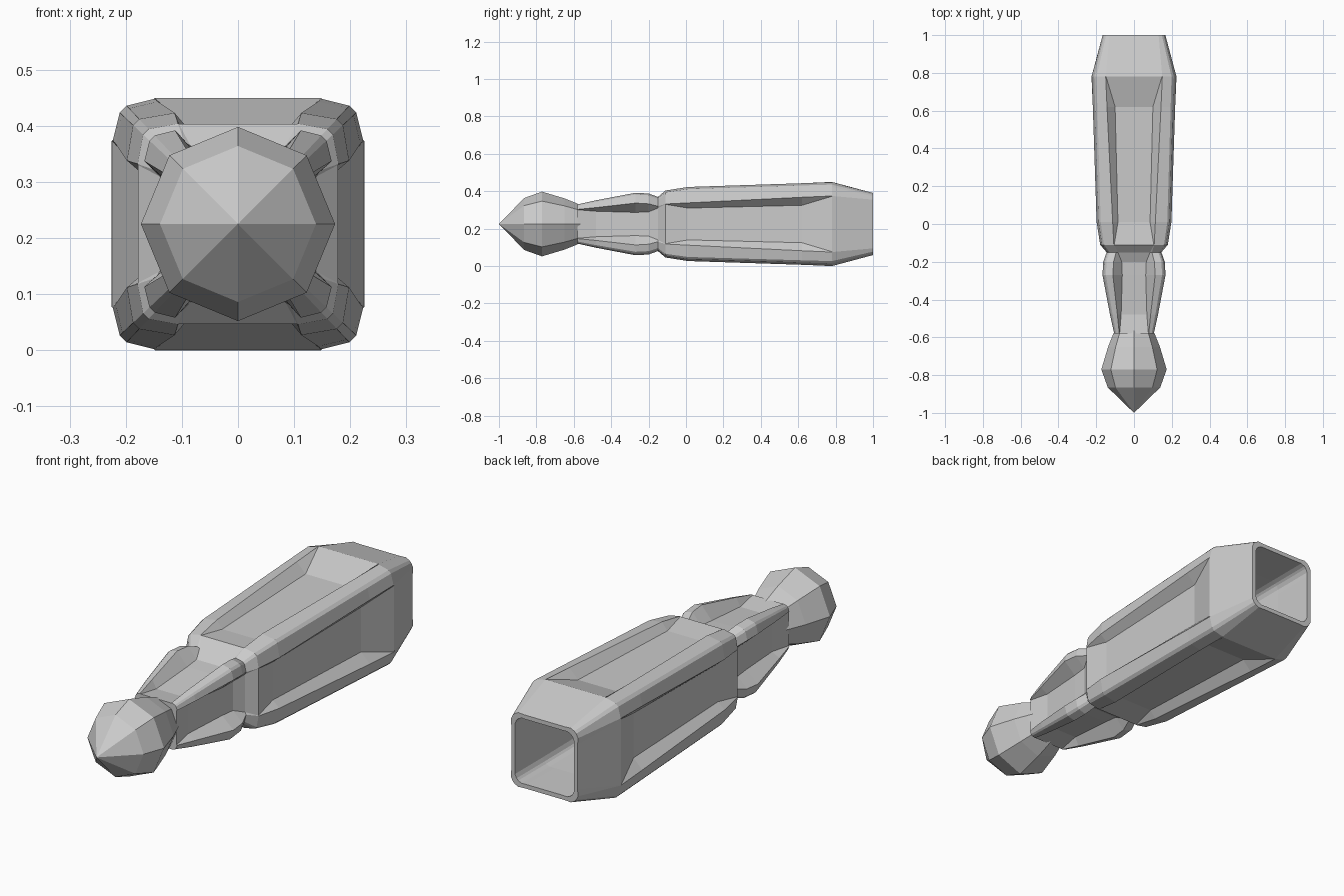
import bpy, bmesh, math

if "Cube" in bpy.data.objects:
    bpy.data.objects.remove(bpy.data.objects["Cube"])

CZ = 0.225  # height of the long axis


def loft(name, rings, cap_start=False, cap_end=False):
    """Skin a list of equal-length rings; a one-point last ring becomes a tip."""
    bm = bmesh.new()
    loops = [[bm.verts.new(p) for p in ring] for ring in rings]
    for a, b in zip(loops, loops[1:]):
        n = len(a)
        for k in range(n):
            m = (k + 1) % n
            if len(b) == 1:
                bm.faces.new((a[k], a[m], b[0]))
            else:
                bm.faces.new((a[k], a[m], b[m], b[k]))
    if cap_start:
        bm.faces.new(loops[0])
    if cap_end:
        bm.faces.new(loops[-1])
    bmesh.ops.recalc_face_normals(bm, faces=bm.faces)
    me = bpy.data.meshes.new(name)
    bm.to_mesh(me)
    bm.free()
    ob = bpy.data.objects.new(name, me)
    bpy.context.collection.objects.link(ob)
    return ob


def square_ring(y, h, o, i, f):
    """Chamfered square of half size h; each side dips to f between rims at o and floor edges at i."""
    quarter = [(-o, h), (-i, f), (i, f), (o, h), (0.89 * h, 0.945 * h), (0.945 * h, 0.89 * h)]
    ring = []
    for _ in range(4):
        ring += [(x, y, z + CZ) for x, z in quarter]
        quarter = [(z, -x) for x, z in quarter]
    return ring


def octagon(y, r):
    return [(r * math.sin(k * math.pi / 4), y, CZ + r * math.cos(k * math.pi / 4)) for k in range(8)]


# hollow handle: inner cavity, rear lip, then outer skin with four sunken panels
handle = [
    (-0.05, 0.125, 0.09, 0.07, 0.125),
    (0.80, 0.148, 0.115, 0.09, 0.148),
    (1.00, 0.146, 0.113, 0.09, 0.145),
    (1.00, 0.166, 0.13, 0.10, 0.164),
    (0.78, 0.223, 0.15, 0.148, 0.225),
    (0.62, 0.218, 0.143, 0.10, 0.175),
    (0.01, 0.198, 0.113, 0.085, 0.165),
    (-0.11, 0.179, 0.107, 0.105, 0.178),
    (-0.15, 0.145, 0.095, 0.085, 0.14),
]
loft("handle", [square_ring(*r) for r in handle], cap_start=True)

# tapering neck with four corner ribs
neck = [
    (-0.15, 0.145, 0.095, 0.085, 0.14),
    (-0.20, 0.163, 0.108, 0.065, 0.115),
    (-0.27, 0.167, 0.112, 0.062, 0.11),
    (-0.48, 0.127, 0.088, 0.068, 0.09),
    (-0.58, 0.105, 0.078, 0.076, 0.103),
]
loft("neck", [square_ring(*r) for r in neck], cap_end=True)

# eight-sided pointed head
head = [(-0.56, 0.10), (-0.59, 0.113), (-0.65, 0.137), (-0.77, 0.173), (-0.865, 0.139)]
loft("pointed_head", [octagon(*r) for r in head] + [[(0, -1.0, CZ)]], cap_start=True)
